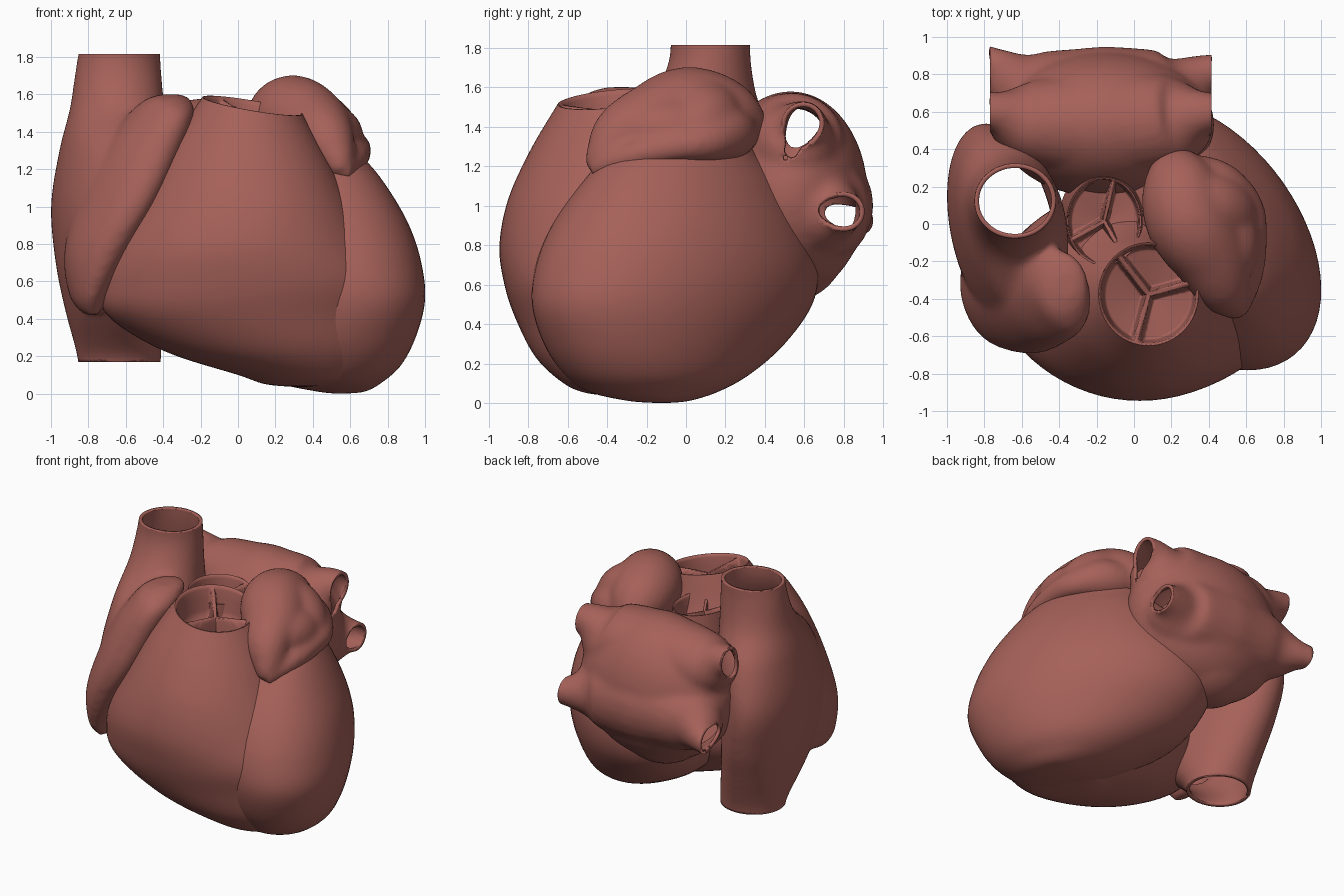
import bpy, bmesh
from math import sin, cos, pi, sqrt
from mathutils import Vector, Matrix

if "Cube" in bpy.data.objects:
    bpy.data.objects.remove(bpy.data.objects["Cube"])

mat = bpy.data.materials.new("muscle")
mat.diffuse_color = (0.38, 0.12, 0.10, 1)
mat.use_nodes = True
mat.node_tree.nodes["Principled BSDF"].inputs["Base Color"].default_value = mat.diffuse_color
N = 64


def spline(rows, sub):
    """Catmull-Rom interpolation of rows of numbers."""
    out = []
    for i in range(len(rows) - 1):
        p0, p1, p2 = rows[max(i - 1, 0)], rows[i], rows[i + 1]
        p3 = rows[min(i + 2, len(rows) - 1)]
        for k in range(sub):
            t = k / sub
            out.append([0.5 * (2 * b + (c - a) * t + (2 * a - 5 * b + 4 * c - d) * t * t
                               + (3 * b - a - 3 * c + d) * t ** 3)
                        for a, b, c, d in zip(p0, p1, p2, p3)])
    return out + [list(rows[-1])]


def skin(bm, rings, caps=(True, True)):
    vs = [[bm.verts.new(p) for p in r] for r in rings]
    n = len(vs[0])
    for a, b in zip(vs, vs[1:]):
        for i in range(n):
            j = (i + 1) % n
            bm.faces.new((a[i], a[j], b[j], b[i]))
    if caps[0]:
        bm.faces.new(vs[0][::-1])
    if caps[1]:
        bm.faces.new(vs[-1])


def chamber(bm, rows, caps=(True, True)):
    """Stacked ovals: z, x0, x1, y0, y1, x shift of the front point, x tilt, y tilt."""
    rings = []
    for z, x0, x1, y0, y1, s, tx, ty in spline([tuple(r) + (0,) * (8 - len(r)) for r in rows], 6):
        cx, cy, hx, hy = (x0 + x1) / 2, (y0 + y1) / 2, (x1 - x0) / 2, (y1 - y0) / 2
        a = sqrt(max(hx * hx - s * s, 1e-6))
        ring = []
        for i in range(N):
            t = 2 * pi * i / N
            dx, dy = a * cos(t) - s * sin(t), hy * sin(t)
            ring.append((cx + dx, cy + dy, z + tx * dx + ty * dy))
        rings.append(ring)
    skin(bm, rings, caps)


def tube(bm, rows):
    """Round tube along x, y, z, radius rows."""
    pts = spline(rows, 5)
    rings = []
    for i, p in enumerate(pts):
        d = Vector(pts[min(i + 1, len(pts) - 1)][:3]) - Vector(pts[max(i - 1, 0)][:3])
        q = d.to_track_quat('Z', 'Y')
        rings.append([Vector(p[:3]) + q @ Vector((cos(2 * pi * k / 24), sin(2 * pi * k / 24), 0)) * p[3]
                      for k in range(24)])
    skin(bm, rings)


def ball(bm, co, r):
    bmesh.ops.create_uvsphere(bm, u_segments=48, v_segments=24, radius=1,
                              matrix=Matrix.Translation(co) @ Matrix.Diagonal((*r, 1)))


def finish(bm, name):
    bmesh.ops.recalc_face_normals(bm, faces=bm.faces)
    for f in bm.faces:
        f.smooth = True
    me = bpy.data.meshes.new(name)
    bm.to_mesh(me)
    bm.free()
    ob = bpy.data.objects.new(name, me)
    bpy.context.collection.objects.link(ob)
    me.materials.append(mat)
    return ob


def fuse(bm, name, cuts=(), iterations=10):
    """Melt overlapping parts together, then cut vessel ends open (point, direction, reach)."""
    ob = finish(bm, name)
    m = ob.modifiers.new("melt", 'REMESH')
    m.mode, m.voxel_size, m.use_smooth_shade = 'VOXEL', 0.02, True
    s = ob.modifiers.new("soften", 'SMOOTH')
    s.factor, s.iterations = 0.5, iterations
    dg = bpy.context.evaluated_depsgraph_get()
    me = bpy.data.meshes.new_from_object(ob.evaluated_get(dg))
    bpy.data.objects.remove(ob)
    bm = bmesh.new()
    bm.from_mesh(me)
    for co, no, reach in cuts:
        co = Vector(co)
        fs = [f for f in bm.faces if (f.calc_center_median() - co).length < reach]
        geom = list({v for f in fs for v in f.verts}) + list({e for f in fs for e in f.edges}) + fs
        bmesh.ops.bisect_plane(bm, geom=geom, plane_co=co, plane_no=no, clear_outer=True)
    ob = finish(bm, name)
    if cuts:
        w = ob.modifiers.new("wall", 'SOLIDIFY')
        w.thickness, w.offset = 0.024, -1
    return ob


# left ventricle
bm = bmesh.new()
chamber(bm, [(0, .53, .57, -.14, -.1), (.012, .42, .68, -.3, .02, .03), (.06, .2, .77, -.5, .17, .06),
             (.15, .02, .87, -.62, .33, .12), (.3, -.2, .95, -.72, .5, .2), (.5, -.3, 1, -.78, .64, .26),
             (.7, -.33, .98, -.76, .67, .25), (.9, -.3, .915, -.68, .61, .22),
             (1.1, -.15, .8, -.54, .5, .18), (1.25, .02, .68, -.4, .37, .12),
             (1.38, .12, .52, -.2, .25), (1.42, .3, .34, 0, .05)])
finish(bm, "left_ventricle")

# right ventricle, open at the top
bm = bmesh.new()
chamber(bm, [(.035, .33, .37, -.34, -.3), (.05, .15, .58, -.5, -.1), (.1, 0, .71, -.62, -.02),
             (.23, -.4, .8, -.76, .07), (.42, -.7, .83, -.86, .16), (.6, -.73, .83, -.92, .2),
             (.8, -.66, .72, -.945, .2), (1.05, -.5, .6, -.9, .1, 0, -.05, .03),
             (1.3, -.35, .48, -.79, -.03, 0, -.12, .06), (1.54, -.19, .345, -.65, -.1, 0, -.17, .1)],
        (True, False))
finish(bm, "right_ventricle")

# right atrium with both caval veins and its front ear
bm = bmesh.new()
chamber(bm, [(.06, -.85, -.42, -.09, .33), (.2, -.86, -.41, -.1, .34), (.45, -.925, -.4, -.36, .42, .03),
             (.7, -.975, -.4, -.54, .5, .06), (1, -1, -.38, -.6, .54, .1), (1.3, -.955, -.35, -.46, .48, .08),
             (1.52, -.9, -.39, -.2, .37, .02), (1.72, -.87, -.41, -.09, .33), (1.9, -.84, -.42, -.08, .325)])
chamber(bm, [(.42, -.82, -.74, -.5, -.35), (.52, -.9, -.7, -.58, -.15, .02),
             (.75, -.93, -.58, -.66, -.15, .06), (1.02, -.86, -.43, -.695, -.15, .1),
             (1.3, -.72, -.3, -.65, -.15, .08), (1.48, -.6, -.235, -.59, -.12, .06),
             (1.57, -.5, -.25, -.5, -.16), (1.6, -.42, -.3, -.4, -.25)])
fuse(bm, "right_atrium", [((-.64, .12, 1.815), (0, 0, 1), .3), ((-.63, .12, .17), (0, 0, -1), .3)], 14)

# left atrium with four lung veins
bm = bmesh.new()
ball(bm, (-.15, .53, 1.06), (.58, .39, .52))
ball(bm, (-.18, .52, .8), (.34, .29, .29))
tube(bm, [(-.86, .61, 1.43, .1), (-.74, .6, 1.42, .11), (-.56, .55, 1.33, .22), (-.18, .53, 1.29, .285),
          (.2, .55, 1.32, .25), (.36, .59, 1.41, .13), (.5, .6, 1.43, .085)])
tube(bm, [(-.86, .89, .92, .085), (-.74, .85, .93, .095), (-.56, .72, .97, .22), (-.18, .63, 1, .32),
          (.2, .69, .98, .25), (.36, .79, .97, .12), (.5, .83, .97, .085)])
fuse(bm, "left_atrium", [((-.77, .6, 1.41), (-1, 0, 0), .2), ((.415, .595, 1.42), (1, 0, 0), .2),
                         ((-.77, .865, .93), (-1, 0, 0), .2), ((.415, .81, .97), (1, 0, 0), .2)])

# ear of the left atrium, draped over the left ventricle
bm = bmesh.new()
tube(bm, [(.2, .36, 1.34, .1), (.24, .22, 1.42, .2), (.29, .02, 1.475, .23), (.4, -.16, 1.42, .21),
          (.47, -.32, 1.36, .16), (.53, -.42, 1.25, .1), (.55, -.48, 1.18, .045)])
tube(bm, [(.28, .1, 1.46, .2), (.42, .08, 1.42, .2), (.55, .03, 1.34, .15), (.64, 0, 1.28, .06)])
tube(bm, [(.56, -.48, 1.18, .045), (.615, -.28, 1.25, .075), (.635, -.05, 1.3, .08), (.59, .1, 1.32, .1),
          (.46, .19, 1.36, .14), (.32, .25, 1.37, .12), (.22, .25, 1.38, .05)])
ball(bm, (.45, -.1, 1.38), (.22, .28, .18))
fuse(bm, "left_atrial_ear", iterations=14)

# aortic root
bm = bmesh.new()
chamber(bm, [(.9, -.4, .06, -.24, .3), (1.25, -.37, .05, -.22, .27), (1.47, -.36, .04, -.22, .25, 0, -.1, -.02)],
        (False, False))
finish(bm, "aortic_root")


# three-pocket valves: raised rim and Y-shaped ridge around sunken cusps
def valve(name, cx, cy, z, hx, hy, tx, ty, arms):
    bm = bmesh.new()
    rings = []
    for k in range(1, 41):
        r = k / 40
        ring = []
        for i in range(144):
            t = 2 * pi * i / 144
            da = min(abs((t - a + pi) % (2 * pi) - pi) for a in arms)
            ridge = r * sin(min(da, pi / 2))
            e = max(0, min(1, (min(ridge, 1.0 - r) - 0.04) / 0.09))
            drop = 0.015 + 0.05 * (1 - r) + 0.2 * e * e * (3 - 2 * e)
            if r > 0.97:
                drop = 0
            dx, dy = hx * r * cos(t), hy * r * sin(t)
            ring.append((cx + dx, cy + dy, z + tx * dx + ty * dy - drop))
        rings.append(ring)
    skin(bm, rings, (True, False))
    finish(bm, name)


valve("pulmonary_valve", .0775, -.375, 1.54, .267, .275, -.17, .1, (.25, 2.25, 4.45))
valve("aortic_valve", -.16, .015, 1.47, .2, .235, -.1, -.02, (1.3, 3.6, 5.3))
